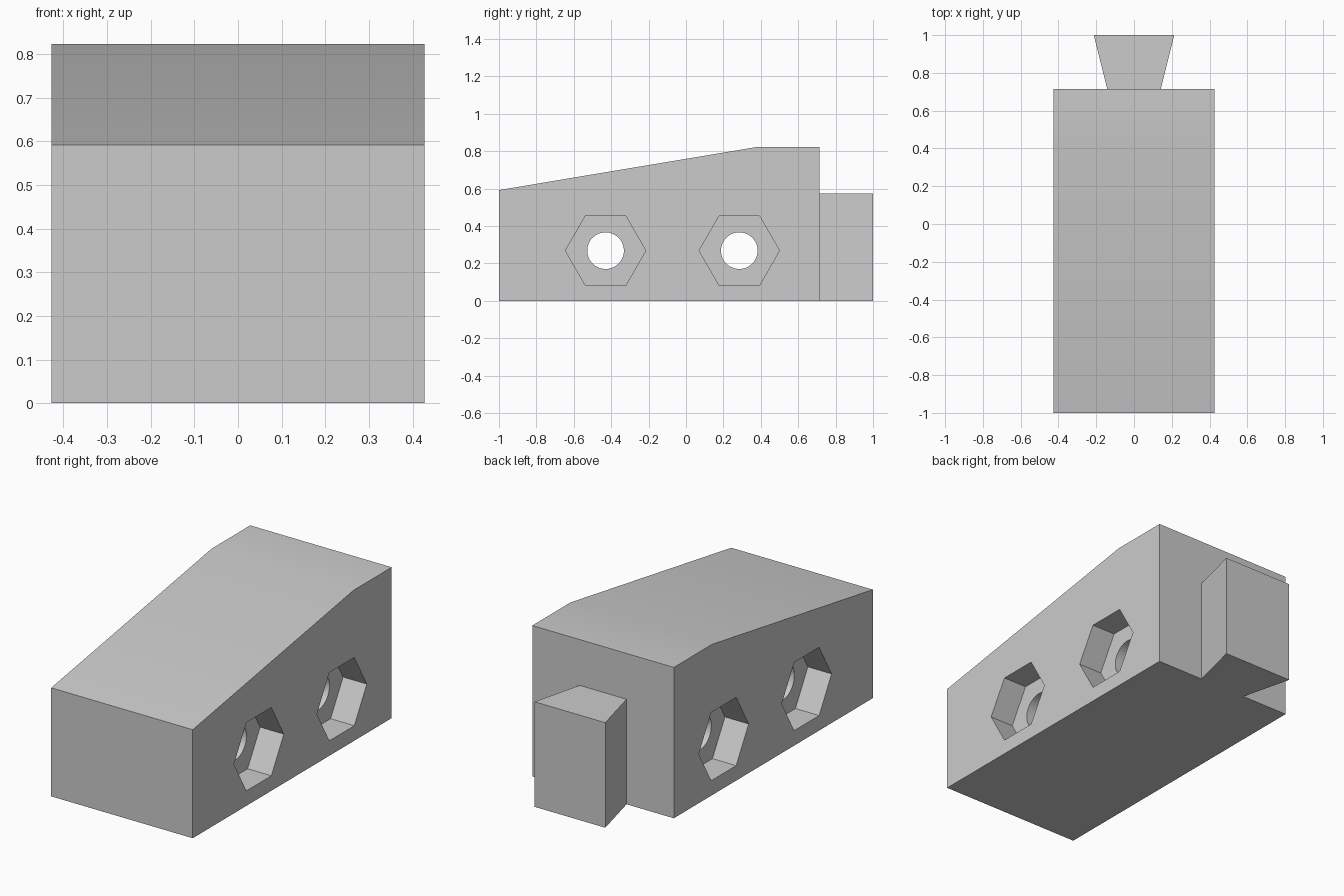
import bpy, bmesh
from math import radians
from mathutils import Matrix

old = bpy.data.objects.get("Cube")
if old:
    bpy.data.objects.remove(old, do_unlink=True)

HALF_W = 0.427       # half width of the block
NUT_DEPTH = 0.143    # depth of each nut pocket
BOLT_Y = (-0.43, 0.285)
BOLT_Z = 0.268

grey = bpy.data.materials.new("plain grey")
grey.use_nodes = True
grey.diffuse_color = (0.6, 0.6, 0.6, 1)
grey.node_tree.nodes["Principled BSDF"].inputs["Base Color"].default_value = (0.6, 0.6, 0.6, 1)


def finish(name, bm):
    """Turn a bmesh into a named grey object."""
    bmesh.ops.recalc_face_normals(bm, faces=bm.faces)
    mesh = bpy.data.meshes.new(name)
    bm.to_mesh(mesh)
    bm.free()
    mesh.materials.append(grey)
    obj = bpy.data.objects.new(name, mesh)
    bpy.context.collection.objects.link(obj)
    return obj


def prism(name, outline, offset):
    """Extrude a closed outline along an offset vector."""
    bm = bmesh.new()
    face = bm.faces.new([bm.verts.new(p) for p in outline])
    top = bmesh.ops.extrude_face_region(bm, geom=[face], use_keep_orig=True)["geom"]
    bmesh.ops.translate(bm, vec=offset, verts=[v for v in top if isinstance(v, bmesh.types.BMVert)])
    return finish(name, bm)


def cutter(name, sides, radius, length, x, y):
    """Prism lying along x, with a corner pointing along y."""
    bm = bmesh.new()
    bmesh.ops.create_cone(bm, cap_ends=True, segments=sides, radius1=radius, radius2=radius,
                          depth=length, matrix=Matrix.Rotation(radians(90), 4, "Y"))
    # turn so that flats face up and down
    bmesh.ops.rotate(bm, verts=bm.verts, matrix=Matrix.Rotation(radians(0 if sides != 6 else turn_for(bm)), 3, "X"))
    bmesh.ops.translate(bm, vec=(x, y, BOLT_Z), verts=bm.verts)
    obj = finish(name, bm)
    obj.hide_render = True
    return obj


def turn_for(bm):
    """Angle that brings a corner of the hexagon onto the y axis."""
    return 0 if any(abs(v.co.z) < 1e-4 for v in bm.verts) else 30


# Wedge-topped block
profile = [(-1, 0), (0.715, 0), (0.715, 0.823), (0.385, 0.823), (-1, 0.592)]
block = prism("block", [(-HALF_W, y, z) for y, z in profile], (2 * HALF_W, 0, 0))

# Bolt holes right through, with hexagonal nut pockets on both sides
cutters = []
for y in BOLT_Y:
    cutters.append(cutter("bolt_hole_cutter", 48, 0.098, 2, 0, y))
    for side in (-1, 1):
        cutters.append(cutter("nut_pocket_cutter", 6, 0.215, 2 * NUT_DEPTH, side * HALF_W, y))

bpy.context.view_layer.objects.active = block
for c in cutters:
    mod = block.modifiers.new("cut", "BOOLEAN")
    mod.operation = "DIFFERENCE"
    mod.solver = "EXACT"
    mod.object = c
    bpy.ops.object.modifier_apply(modifier=mod.name)
    bpy.data.objects.remove(c, do_unlink=True)

# Dovetail tongue on the back
tail = [(-0.142, 0.715), (0.142, 0.715), (0.213, 1), (-0.213, 1)]
tongue = prism("dovetail_tongue", [(x, y, 0) for x, y in tail], (0, 0, 0.573))

# Smooth the bore and the gentle top bend, keep the other edges sharp
bpy.ops.object.select_all(action="DESELECT")
for obj in (block, tongue):
    obj.select_set(True)
bpy.context.view_layer.objects.active = block
bpy.ops.object.shade_smooth_by_angle(angle=radians(30))
